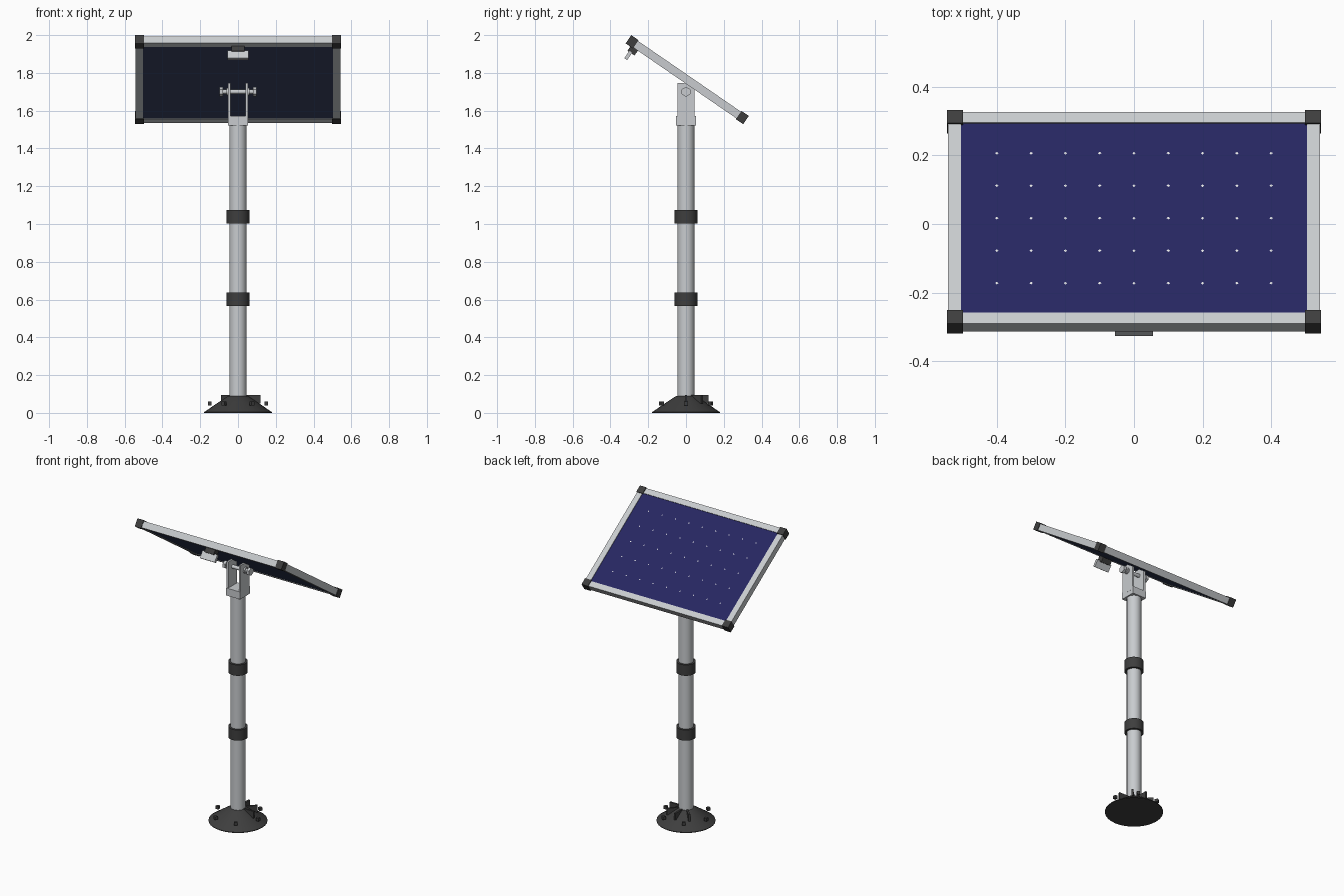
import bpy
import bmesh
from math import radians, pi
from mathutils import Matrix, Vector

cube = bpy.data.objects.get("Cube")
if cube:
    bpy.data.objects.remove(cube, do_unlink=True)


def material(name, rgb, rough=0.6):
    m = bpy.data.materials.new(name)
    m.use_nodes = True
    m.diffuse_color = (*rgb, 1)
    bsdf = m.node_tree.nodes["Principled BSDF"]
    bsdf.inputs["Base Color"].default_value = (*rgb, 1)
    bsdf.inputs["Roughness"].default_value = rough
    return m


METAL = material("light grey metal", (0.58, 0.60, 0.62))
DARK = material("dark plastic", (0.048, 0.048, 0.048))
BLUE = material("cell blue", (0.019, 0.019, 0.12))
BACK = material("slate backing", (0.04, 0.055, 0.12))
WHITE = material("white", (0.85, 0.85, 0.85))


def finish(name, bm, mat, matrix=Matrix(), smooth=False):
    bmesh.ops.recalc_face_normals(bm, faces=bm.faces)
    mesh = bpy.data.meshes.new(name)
    bm.to_mesh(mesh)
    bm.free()
    mesh.materials.append(mat)
    ob = bpy.data.objects.new(name, mesh)
    bpy.context.collection.objects.link(ob)
    ob.matrix_world = matrix
    if smooth:
        bpy.ops.object.select_all(action='DESELECT')
        ob.select_set(True)
        bpy.context.view_layer.objects.active = ob
        bpy.ops.object.shade_smooth_by_angle(angle=radians(35))
    return ob


def box(name, centre, size, mat, matrix=Matrix()):
    bm = bmesh.new()
    bmesh.ops.create_cube(bm, size=1, matrix=Matrix.Translation(centre) @ Matrix.Diagonal((*size, 1)))
    return finish(name, bm, mat, matrix)


def lathe(name, profile, sides, mat, matrix=Matrix(), smooth=True):
    # Stacked rings of (radius, height), closed by flat caps
    bm = bmesh.new()
    rings = []
    for r, z in profile:
        rings.append([bm.verts.new(Matrix.Rotation(2 * pi * i / sides, 3, 'Z') @ Vector((r, 0, z)))
                      for i in range(sides)])
    for a, b in zip(rings, rings[1:]):
        for i in range(sides):
            j = (i + 1) % sides
            bm.faces.new((a[i], a[j], b[j], b[i]))
    bm.faces.new(rings[0])
    bm.faces.new(rings[-1])
    return finish(name, bm, mat, matrix, smooth)


# Ground base with its ring of bolts and the gussets behind the pole
lathe("base", [(0.18, 0), (0.18, 0.004), (0.10, 0.058), (0.06, 0.085), (0.05, 0.09)], 32, DARK)
for i in range(6):
    turn = Matrix.Rotation(i * pi / 3, 4, 'Z')
    box(f"base_bolt_{i + 1}", (0.15, 0, 0.05), (0.02, 0.02, 0.02), DARK, turn)
for i in range(4):
    turn = Matrix.Rotation(i * pi / 4, 4, 'Z')
    box(f"gusset_{i + 1}", (0.08, 0, 0.072), (0.08, 0.012, 0.046), DARK, turn)

# Pole and its two collars
lathe("pole", [(0.045, 0.01), (0.045, 1.53)], 32, METAL)
for name, low, high in (("lower_collar", 0.565, 0.637), ("upper_collar", 1.002, 1.075)):
    lathe(name, [(0.06, low), (0.06, high)], 16, DARK)

# Fork bracket on top of the pole
box("bracket_block", (0, 0, 1.547), (0.104, 0.104, 0.05), METAL)
for side, name in ((1, "left"), (-1, "right")):
    box(f"{name}_fork_plate", (side * 0.046, 0, 1.65), (0.013, 0.092, 0.195), METAL)

# Pivot rod across the fork, with washers and six-sided heads
ACROSS = Matrix.Translation((0, 0, 1.70)) @ Matrix.Rotation(pi / 2, 4, 'Y')
lathe("pivot_rod", [(0.012, -0.09), (0.012, 0.09)], 16, METAL, ACROSS)
for s, name in ((1, "left"), (-1, "right")):
    lathe(f"{name}_washer", [(0.02, s * 0.053), (0.02, s * 0.062)], 16, METAL, ACROSS)
    lathe(f"{name}_pivot_head", [(0.026, s * 0.08), (0.026, s * 0.098)], 6, METAL, ACROSS, False)

# Tilted panel: local y runs down the slope, local z points out of the glass
TILT = Matrix.Translation((0, 0.0065, 1.764)) @ Matrix.Rotation(radians(-34.5), 4, 'X')
box("panel_glass", (0, 0, 0.010), (1.02, 0.69, 0.016), BLUE, TILT)
box("panel_backing", (0, 0, -0.008), (1.02, 0.69, 0.020), BACK, TILT)
for s, a, b in ((1, "left", "rear"), (-1, "right", "front")):
    box(f"{a}_frame_bar", (s * 0.523, 0, 0), (0.038, 0.748, 0.043), METAL, TILT)
    box(f"{b}_frame_bar", (0, s * 0.355, 0), (1.04, 0.038, 0.043), METAL, TILT)
    for t, c in ((1, "rear"), (-1, "front")):
        box(f"{a}_{c}_corner_cap", (s * 0.522, t * 0.354, 0), (0.047, 0.047, 0.053), DARK, TILT)

# Small white diamonds where the cell corners meet
bm = bmesh.new()
for col in range(-4, 5):
    for row in range(-2, 3):
        place = Matrix.Translation((col * 0.1, row * 0.115, 0.0186))
        bmesh.ops.create_circle(bm, cap_ends=True, segments=4, radius=0.005, matrix=place)
finish("cell_gaps", bm, WHITE, TILT)

# Connector under the high edge
box("connector_box", (0, -0.325, -0.036), (0.07, 0.045, 0.034), DARK, TILT)
box("connector_plate", (0, -0.330, -0.070), (0.11, 0.018, 0.05), METAL, TILT)
